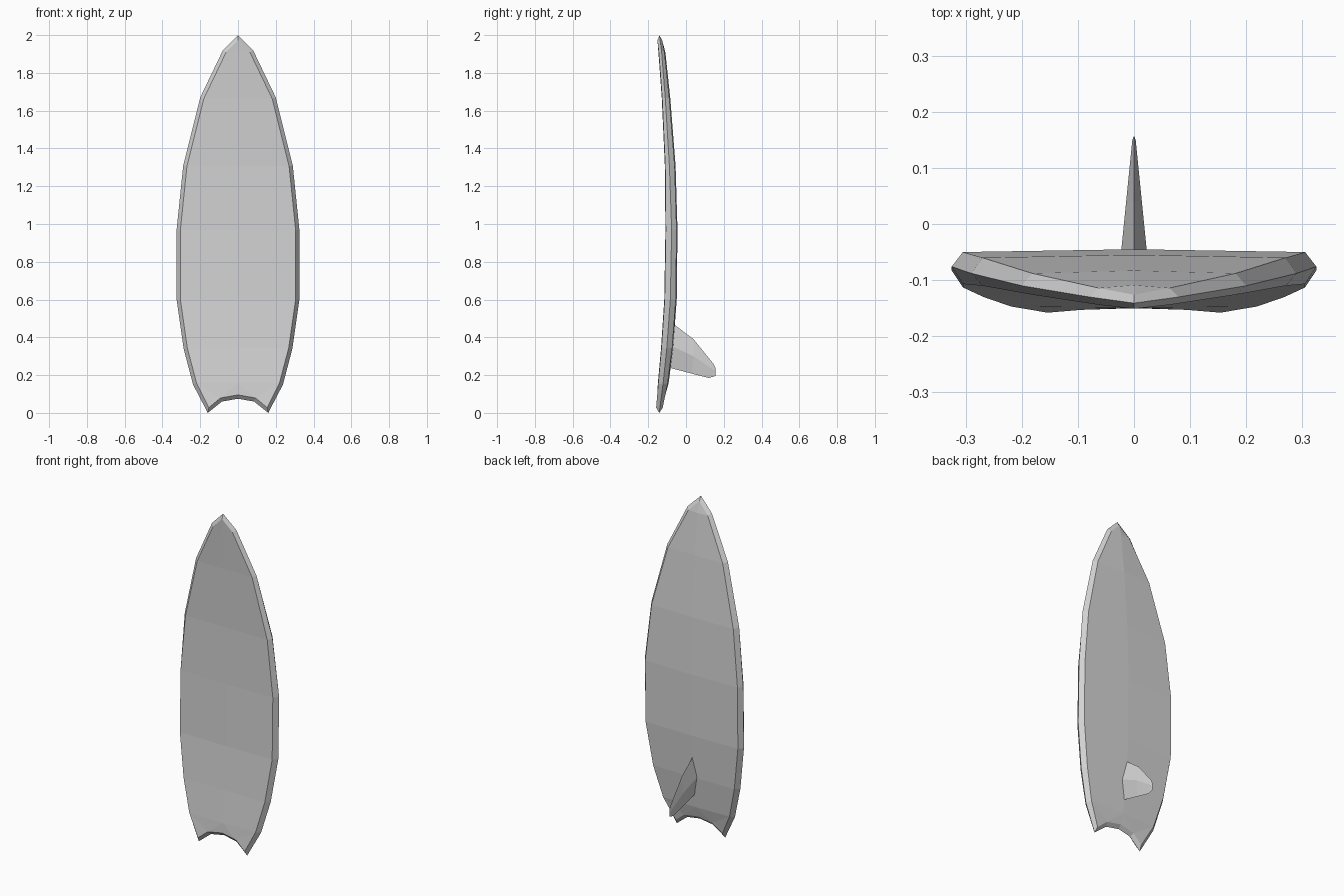
import bpy
import bmesh
from mathutils import Vector

cube = bpy.data.objects.get("Cube")
if cube:
    bpy.data.objects.remove(cube, do_unlink=True)

grey = bpy.data.materials.new("light grey")
grey.use_nodes = True
colour = (0.65, 0.65, 0.65, 1)
grey.diffuse_color = colour
grey.node_tree.nodes["Principled BSDF"].inputs["Base Color"].default_value = colour


def finish(bm, name):
    """Turn a bmesh into a flat shaded grey object."""
    bmesh.ops.recalc_face_normals(bm, faces=bm.faces[:])
    mesh = bpy.data.meshes.new(name)
    bm.to_mesh(mesh)
    bm.free()
    mesh.materials.append(grey)
    obj = bpy.data.objects.new(name, mesh)
    bpy.context.collection.objects.link(obj)
    return obj


# Half outline from nose to tail notch: x, z, front y, rail y, back y
half = [
    (0, 2.0, -0.151, -0.141, -0.126),
    (0.08, 1.92, -0.144, -0.130, -0.114),
    (0.20, 1.67, -0.126, -0.110, -0.088),
    (0.29, 1.31, -0.110, -0.088, -0.060),
    (0.325, 0.97, -0.107, -0.076, -0.050),
    (0.325, 0.60, -0.113, -0.083, -0.054),
    (0.288, 0.34, -0.130, -0.102, -0.073),
    (0.238, 0.15, -0.147, -0.122, -0.097),
    (0.16, 0.0, -0.158, -0.142, -0.123),
    (0.085, 0.06, -0.153, -0.134, -0.114),
    (0, 0.075, -0.150, -0.130, -0.110),
]
outline = half + [(-p[0],) + p[1:] for p in reversed(half[1:-1])]
count = len(outline)
flat = [Vector((p[0], p[1])) for p in outline]


def inset(i, dist):
    """Move an outline point inwards along the mitred edge normal."""
    a = (flat[i] - flat[i - 1]).normalized()
    b = (flat[(i + 1) % count] - flat[i]).normalized()
    normal = Vector((a.y + b.y, -a.x - b.x)).normalized()
    scale = max(normal.dot(Vector((a.y, -a.x))), 0.7)
    return flat[i] + normal * (dist / scale)


# Board: three outline rings make the bevelled rail
bm = bmesh.new()
rings = []
for depth, dist in ((2, 0.02), (3, 0), (4, 0.02)):
    ring = []
    for i, p in enumerate(outline):
        q = inset(i, dist)
        ring.append(bm.verts.new((q.x, p[depth], q.y)))
    rings.append(ring)
for first, second in zip(rings, rings[1:]):
    for i in range(count):
        j = (i + 1) % count
        bm.faces.new((first[i], first[j], second[j], second[i]))

# Slightly crowned front and back decks around a centre line
for ring, crown in ((rings[0], -0.002), (rings[2], 0.005)):
    centre = [bm.verts.new((0, ring[i].co.y + crown, ring[i].co.z))
              for i in range(1, 8)]
    for side in (1, -1):
        edge = [ring[(side * i) % count] for i in range(len(half))]
        bm.faces.new((edge[0], edge[1], centre[0]))
        for i in range(1, 7):
            bm.faces.new((edge[i], edge[i + 1], centre[i], centre[i - 1]))
        bm.faces.new((edge[7], edge[8], edge[9]))
        bm.faces.new((edge[7], edge[9], centre[6]))
        bm.faces.new((centre[6], edge[9], edge[10]))
finish(bm, "board")

# Fin: diamond sections, each with leading, middle and trailing y, z
sections = [
    (0.027, (-0.085, 0.485), (-0.09, 0.36), (-0.11, 0.245)),
    (0.014, (0.04, 0.39), (0.04, 0.30), (0.03, 0.208)),
    (0.003, (0.145, 0.26), (0.15, 0.225), (0.12, 0.185)),
]
bm = bmesh.new()
loops = []
for width, lead, mid, trail in sections:
    loops.append([bm.verts.new((x, *p)) for x, p in
                  ((0, lead), (width, mid), (0, trail), (-width, mid))])
for low, high in zip(loops, loops[1:]):
    for i in range(4):
        j = (i + 1) % 4
        bm.faces.new((low[i], low[j], high[j], high[i]))
bm.faces.new(loops[0])

# Fin tip closes on a short blunt edge
tips = [bm.verts.new((0, y, z)) for y, z in ((0.157, 0.235), (0.155, 0.195))]
lead, left, trail, right = loops[-1]
for mid in (left, right):
    bm.faces.new((lead, mid, tips[0]))
    bm.faces.new((mid, tips[1], tips[0]))
    bm.faces.new((mid, trail, tips[1]))
finish(bm, "fin")
